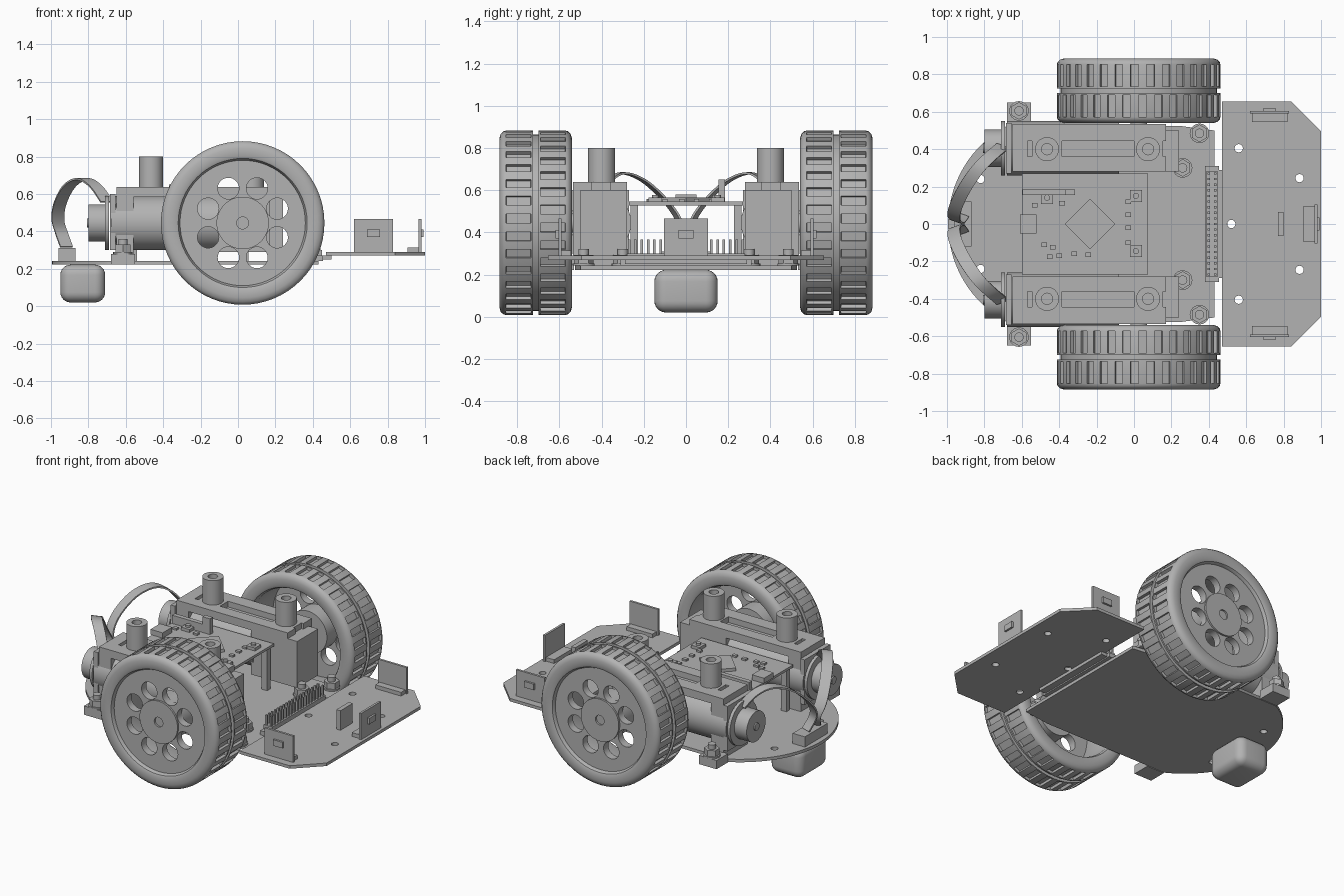
import bpy, bmesh, math
from mathutils import Vector, Matrix

cube = bpy.data.objects.get("Cube")
if cube:
    bpy.data.objects.remove(cube, do_unlink=True)

grey = bpy.data.materials.new("plain grey")
grey.use_nodes = True
grey.diffuse_color = (0.45, 0.45, 0.45, 1)
grey.node_tree.nodes["Principled BSDF"].inputs["Base Color"].default_value = grey.diffuse_color


def make(name, bm, smooth=True, mirror=False, cutter=None):
    """Turn a bmesh into an object, cut its holes, then shade and mirror it."""
    bmesh.ops.recalc_face_normals(bm, faces=bm.faces)
    mesh = bpy.data.meshes.new(name)
    bm.to_mesh(mesh)
    bm.free()
    obj = bpy.data.objects.new(name, mesh)
    bpy.context.collection.objects.link(obj)
    if cutter:
        tool = make(name + " cutter", cutter, False)
        tool.hide_render = True
        mod = obj.modifiers.new("holes", 'BOOLEAN')
        mod.operation, mod.solver, mod.object = 'DIFFERENCE', 'EXACT', tool
        graph = bpy.context.evaluated_depsgraph_get()
        result = bpy.data.meshes.new_from_object(obj.evaluated_get(graph))
        obj.modifiers.clear()
        obj.data = result
        bpy.data.objects.remove(tool, do_unlink=True)
    obj.data.materials.clear()
    obj.data.materials.append(grey)
    if smooth:
        bpy.ops.object.select_all(action='DESELECT')
        obj.select_set(True)
        bpy.context.view_layer.objects.active = obj
        bpy.ops.object.shade_smooth_by_angle(angle=math.radians(35))
    if mirror:
        mod = obj.modifiers.new("other side", 'MIRROR')
        mod.use_axis = (False, True, False)
    return obj


def box(bm, x0, x1, y0, y1, z0, z1, turn=0):
    size = Matrix.Diagonal((x1 - x0, y1 - y0, z1 - z0, 1))
    place = Matrix.Translation(((x0 + x1) / 2, (y0 + y1) / 2, (z0 + z1) / 2))
    return bmesh.ops.create_cube(bm, size=1, matrix=place @ Matrix.Rotation(turn, 4, 'Z') @ size)


def rod(bm, axis, start, length, r, sides=32):
    """Cylinder running from start along the named axis."""
    d = {'X': Vector((1, 0, 0)), 'Y': Vector((0, 1, 0)), 'Z': Vector((0, 0, 1))}[axis]
    mat = Matrix.Translation(Vector(start) + d * length / 2) @ d.to_track_quat('Z', 'Y').to_matrix().to_4x4()
    bmesh.ops.create_cone(bm, cap_ends=True, segments=sides, radius1=r, radius2=r, depth=length, matrix=mat)


def boxes(name, items, mirror=False):
    bm = bmesh.new()
    for item in items:
        box(bm, *item)
    return make(name, bm, False, mirror)


def slab(points, z0, z1):
    bm = bmesh.new()
    face = bm.faces.new([bm.verts.new((x, y, z0)) for x, y in points])
    up = bmesh.ops.extrude_face_region(bm, geom=[face])["geom"]
    bmesh.ops.translate(bm, vec=(0, 0, z1 - z0), verts=[v for v in up if isinstance(v, bmesh.types.BMVert)])
    return bm


def holes(spots, z, r=0.022):
    bm = bmesh.new()
    for x, y in spots:
        rod(bm, 'Z', (x, y, z - 0.1), 0.2, r, 20)
    return bm


# Tyre: turned profile with two rows of sunken tread slots
CX, CZ, Y0 = 0.025, 0.445, 0.54
half = [(0.335, 0.025), (0.345, 0.006), (0.36, 0), (0.4, 0), (0.422, 0.007), (0.434, 0.02),
        (0.437, 0.032), (0.437, 0.15), (0.437, 0.16), (0.418, 0.16)]
profile = half + [(r, 0.345 - v) for r, v in reversed(half)]
SEG = 64
bm = bmesh.new()
rings = []
for i in range(SEG):
    a = math.tau * i / SEG
    rings.append([bm.verts.new((CX + r * math.cos(a), Y0 + v, CZ + r * math.sin(a))) for r, v in profile])
slots = []
n = len(profile)
for i in range(SEG):
    a, b = rings[i], rings[(i + 1) % SEG]
    for j in range(n):
        k = (j + 1) % n
        face = bm.faces.new((a[j], a[k], b[k], b[j]))
        if (j == 6 and i % 2) or (j == n - 8 and not i % 2):
            slots.append(face)
bmesh.ops.recalc_face_normals(bm, faces=bm.faces)
for face in bmesh.ops.extrude_discrete_faces(bm, faces=slots)["faces"]:
    bmesh.ops.translate(bm, verts=face.verts, vec=face.normal * -0.018)
    for v in face.verts:
        v.co.y += (face.calc_center_median().y - v.co.y) * 0.02
# Side walls of the slots
make("tyre", bm, mirror=True)

# Wheel disc with a ring of round openings
bm = bmesh.new()
rod(bm, 'Y', (CX, 0.81, CZ), 0.05, 0.338, 64)
cut = bmesh.new()
for i in range(8):
    a = math.tau * (i + 0.5) / 8
    rod(cut, 'Y', (CX + 0.2 * math.cos(a), 0.7, CZ + 0.2 * math.sin(a)), 0.3, 0.057)
make("wheel_disc", bm, mirror=True, cutter=cut)

bm = bmesh.new()
rod(bm, 'Y', (CX, 0.7, CZ), 0.172, 0.14, 48)
cut = bmesh.new()
rod(cut, 'Y', (CX, 0.85, CZ), 0.1, 0.032)
make("wheel_hub", bm, mirror=True, cutter=cut)
bm = bmesh.new()
rod(bm, 'Y', (CX, 0.45, CZ), 0.3, 0.045)
make("axle", bm, mirror=True)

# Main plate with a round tail
arc = []
for i in range(33):
    a = math.radians(118 + 124 * i / 32)
    arc.append((-0.4 + 0.594 * math.cos(a), 0.594 * math.sin(a)))
make("main_plate", slab([(0.43, -0.5), (0.43, 0.5), (0.24, 0.525)] + arc + [(0.24, -0.525)], 0.222, 0.242),
     cutter=holes([(-0.82, 0.24), (-0.82, -0.24)], 0.23))

# Front sensor board with clipped corners
outline = [(0.47, 0.655), (0.84, 0.655), (1, 0.495)]
outline += [(x, -y) for x, y in reversed(outline)]
make("front_board", slab(outline, 0.27, 0.29),
     cutter=holes([(0.52, 0)] + [(x, s * y) for x, y in ((0.56, 0.405), (0.885, 0.245)) for s in (1, -1)], 0.28))

# Pin connector joining the boards
pins = [(0.38, 0.455, -0.31, 0.31, 0.242, 0.27), (0.385, 0.45, -0.28, 0.28, 0.27, 0.3)]
for i in range(19):
    y = -0.27 + 0.03 * i
    for x in (0.4, 0.435):
        pins.append((x - 0.006, x + 0.006, y - 0.006, y + 0.006, 0.29, 0.365))
boxes("pin_connector", pins)
boxes("board_link", [(0.42, 0.5, -0.29, 0.29, 0.25, 0.272)])

# Upright distance sensors
boxes("side_sensor", [(0.62, 0.83, 0.59, 0.605, 0.29, 0.465), (0.63, 0.82, 0.545, 0.59, 0.29, 0.315),
                      (0.69, 0.76, 0.605, 0.618, 0.37, 0.41)], True)
boxes("front_sensor", [(0.965, 0.98, -0.105, 0.105, 0.29, 0.465), (0.905, 0.965, -0.095, 0.095, 0.29, 0.315),
                       (0.98, 0.993, -0.035, 0.035, 0.37, 0.41)])
boxes("inner_sensor", [(0.77, 0.8, -0.065, 0.065, 0.29, 0.42)])

# Motor, gearbox and their frame
bm = bmesh.new()
rod(bm, 'X', (-0.68, 0.405, CZ), 0.6, 0.145, 48)
make("motor", bm, mirror=True)
boxes("gearbox", [(-0.1, 0.24, 0.28, 0.5, 0.29, 0.6)], True)
bm = bmesh.new()
box(bm, -0.65, 0.17, 0.28, 0.535, 0.585, 0.638)
cut = bmesh.new()
box(cut, -0.385, 0, 0.36, 0.445, 0.6, 0.7)
box(cut, -0.57, -0.545, 0.36, 0.445, 0.6, 0.7)
box(cut, 0.18 - 0.025, 0.18, 0.36, 0.445, 0.6, 0.7)
make("motor_cover", bm, False, True, cut)
boxes("motor_frame", [(-0.65, -0.56, 0.28, 0.535, 0.242, 0.6), (-0.1, 0.17, 0.28, 0.535, 0.29, 0.6),
                      (-0.685, -0.655, 0.27, 0.54, 0.3, 0.6), (-0.68, -0.55, 0.53, 0.65, 0.222, 0.28)], True)

# Encoder on the tail end of the motor
bm = bmesh.new()
rod(bm, 'X', (-0.71, 0.405, CZ), 0.02, 0.145, 48)
rod(bm, 'X', (-0.8, 0.405, CZ), 0.09, 0.1, 48)
rod(bm, 'X', (-0.808, 0.405, CZ), 0.01, 0.025, 20)
make("encoder", bm, mirror=True)

# Hollow posts on the covers
bm = bmesh.new()
for x in (-0.465, 0.075):
    rod(bm, 'Z', (x, 0.4, 0.63), 0.17, 0.064)
make("post", bm, mirror=True, cutter=holes([(-0.465, 0.4), (0.075, 0.4)], 0.84, 0.03))

# Hex nuts with screw ends
bm = bmesh.new()
for x, y, z in ((-0.615, 0.605, 0.28), (0.35, 0.485, 0.242), (0.26, 0.3, 0.242)):
    rod(bm, 'Z', (x, y, z), 0.01, 0.052, 24)
    rod(bm, 'Z', (x, y, z + 0.01), 0.04, 0.047, 6)
    rod(bm, 'Z', (x, y, z), 0.08, 0.025, 20)
make("nut_and_screw", bm, mirror=True)

# Raised control board and its parts
boxes("control_board", [(-0.6, 0.075, -0.27, 0.27, 0.528, 0.545)])
boxes("standoff", [(x - 0.02, x + 0.02, 0.228, 0.262, 0.242, 0.53) for x in (-0.56, 0.035)], True)
bm = bmesh.new()
box(bm, -0.33, -0.14, -0.095, 0.095, 0.545, 0.565, math.pi / 4)
make("main_chip", bm, False)
boxes("tall_header", [(-0.595, -0.315, 0.155, 0.185, 0.545, 0.6), (-0.37, -0.315, 0.155, 0.185, 0.6, 0.65)])
boxes("usb_socket", [(-0.61, -0.52, -0.05, 0.05, 0.545, 0.58)])
buttons = [(0.01, 0.15), (0.01, -0.145), (-0.465, 0.14)]
boxes("button_base", [(x - 0.032, x + 0.032, y - 0.032, y + 0.032, 0.545, 0.565) for x, y in buttons])
bm = bmesh.new()
for x, y in buttons:
    rod(bm, 'Z', (x, y, 0.565), 0.012, 0.016, 16)
make("button_cap", bm)
small = [(-0.385, 0.11), (-0.53, 0.1), (-0.48, -0.11), (-0.435, -0.125), (-0.4, -0.17), (-0.45, -0.175),
         (-0.32, -0.16), (-0.245, -0.165), (-0.03, 0.12), (-0.03, 0.05), (-0.03, -0.02), (-0.03, -0.1)]
boxes("small_component", [(x - 0.015, x + 0.015, y - 0.012, y + 0.012, 0.545, 0.557) for x, y in small])

# Rounded caster under the tail
bm = bmesh.new()
box(bm, -0.95, -0.71, -0.15, 0.15, 0.02, 0.222)
bmesh.ops.bevel(bm, geom=bm.edges[:], offset=0.055, segments=6, profile=0.5, affect='EDGES')
make("caster", bm)

# Ribbon cables from tail socket to encoders
boxes("cable_socket", [(-0.96, -0.87, -0.12, 0.12, 0.242, 0.31)])
path = [(-0.7, 0.42, 0.56), (-0.76, 0.37, 0.645), (-0.83, 0.3, 0.685), (-0.9, 0.2, 0.65),
        (-0.95, 0.1, 0.56), (-0.965, 0.035, 0.47), (-0.945, 0.01, 0.39), (-0.915, 0.05, 0.305)]
path = [Vector(p) for p in path]
bm = bmesh.new()
rows = []
for i in range(len(path) - 1):
    p0, p1, p2, p3 = path[max(i - 1, 0)], path[i], path[i + 1], path[min(i + 2, len(path) - 1)]
    for s in range(6):
        t = s / 6
        p = (2 * p1 + (p2 - p0) * t + (2 * p0 - 5 * p1 + 4 * p2 - p3) * t * t
             + (3 * p1 - p0 - 3 * p2 + p3) * t ** 3) / 2
        side = Vector((0.033, -0.012, 0))
        rows.append([bm.verts.new(p - side), bm.verts.new(p + side)])
for a, b in zip(rows, rows[1:]):
    bm.faces.new((a[0], a[1], b[1], b[0]))
bmesh.ops.recalc_face_normals(bm, faces=bm.faces)
bmesh.ops.solidify(bm, geom=bm.faces[:], thickness=0.01)
make("ribbon_cable", bm, mirror=True)
